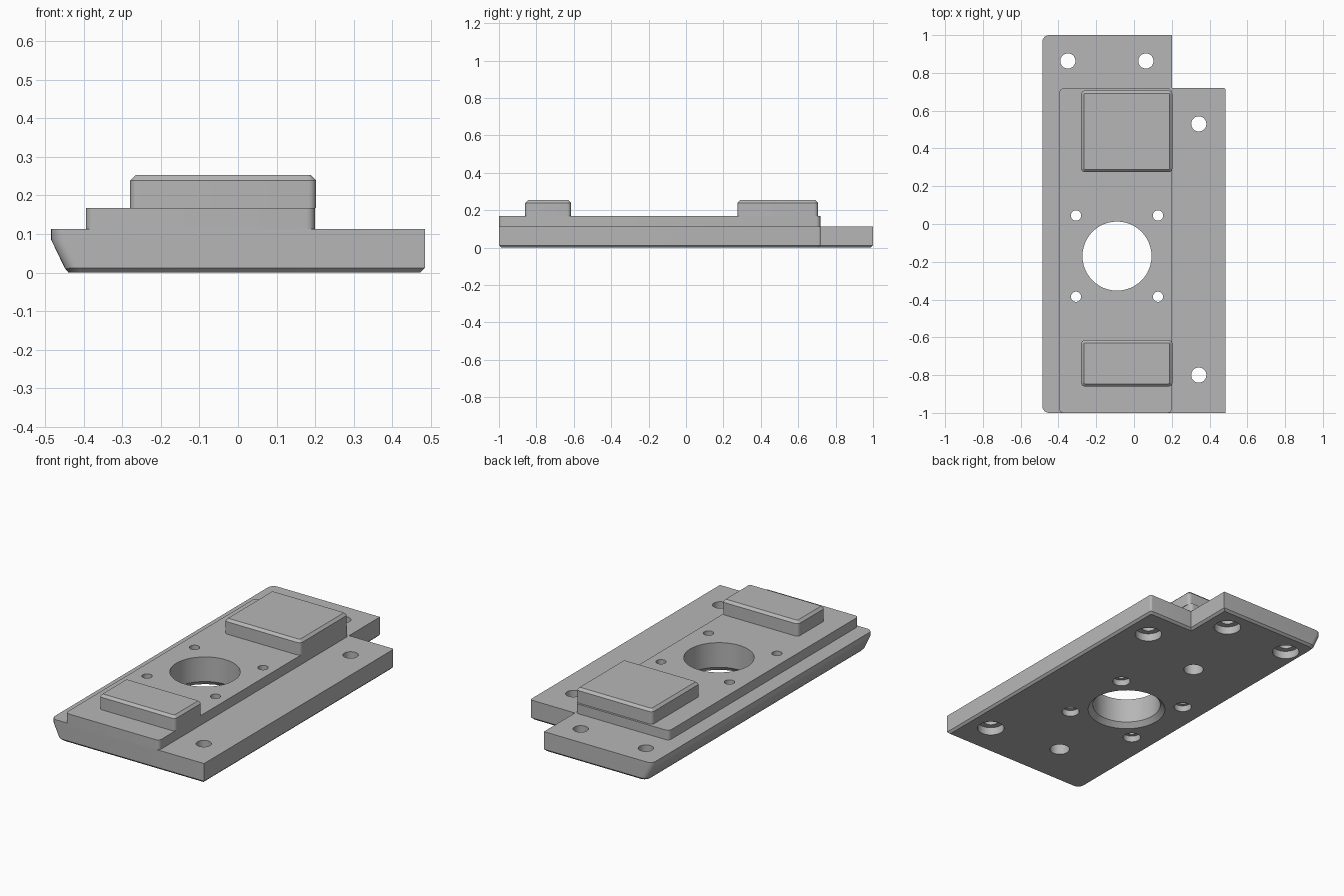
import bpy, bmesh
from math import pi, sin, cos, radians
from mathutils import Vector

cube = bpy.data.objects.get("Cube")
if cube:
    bpy.data.objects.remove(cube, do_unlink=True)

grey = bpy.data.materials.new("plain grey")
grey.use_nodes = True
GREY = (0.47, 0.47, 0.47, 1)
grey.diffuse_color = GREY
grey.node_tree.nodes["Principled BSDF"].inputs["Base Color"].default_value = GREY


def rounded(corners, steps=6):
    """Outline of a right-angled polygon; each corner is (x, y, radius)."""
    out = []
    for i, (x, y, r) in enumerate(corners):
        p = Vector((x, y))
        if r == 0:
            out.append(p)
            continue
        u = (Vector(corners[i - 1][:2]) - p).normalized()
        v = (Vector(corners[(i + 1) % len(corners)][:2]) - p).normalized()
        for k in range(steps + 1):
            t = k / steps * pi / 2
            out.append(p + r * (u + v) - r * (v * cos(t) + u * sin(t)))
    return out


def rectangle(x0, x1, y0, y1, r):
    return rounded([(x0, y0, r), (x1, y0, r), (x1, y1, r), (x0, y1, r)])


def circle(x, y, r, n=48):
    return [Vector((x + r * cos(2 * pi * k / n), y + r * sin(2 * pi * k / n))) for k in range(n)]


def loft(bm, levels):
    """Closed solid through (height, outline) levels, from bottom to top."""
    rings = [[bm.verts.new((p.x, p.y, z)) for p in pts] for z, pts in levels]
    for a, b in zip(rings, rings[1:]):
        for i in range(len(a)):
            j = (i + 1) % len(a)
            bm.faces.new((a[i], a[j], b[j], b[i]))
    bm.faces.new(rings[0][::-1])
    bm.faces.new(rings[-1])


def finish(bm, name):
    bmesh.ops.recalc_face_normals(bm, faces=bm.faces)
    mesh = bpy.data.meshes.new(name)
    bm.to_mesh(mesh)
    bm.free()
    mesh.materials.append(grey)
    obj = bpy.data.objects.new(name, mesh)
    bpy.context.collection.objects.link(obj)
    return obj


def solid(name, levels):
    bm = bmesh.new()
    loft(bm, levels)
    return finish(bm, name)


# Heights of the stacked layers
PLATE, STEP, PAD = 0.113, 0.168, 0.253


# Base plate: notched outline, sloping left-hand edge, chamfered underside
def plate_outline(left, d=0):
    return rounded([(left, -1 + d, 0.035), (0.485 - d, -1 + d, 0), (0.485 - d, 0.72 - d, 0.012),
                    (0.2 - d, 0.72 - d, 0), (0.2 - d, 1 - d, 0), (left, 1 - d, 0.035)])


base_plate = solid("base_plate", [(0, plate_outline(-0.44, 0.012)), (0.012, plate_outline(-0.45)),
                                  (0.085, plate_outline(-0.485)), (PLATE, plate_outline(-0.485))])

# Raised step on the plate
step_outline = rectangle(-0.395, 0.2, -1, 0.718, 0.022)
raised_step = solid("raised_step", [(PLATE, step_outline), (STEP, step_outline)])


# Two pads with chamfered tops
def pad(name, y0, y1):
    x0, x1, c = -0.28, 0.203, 0.014
    low = rectangle(x0, x1, y0, y1, 0.02)
    top = rectangle(x0 + c, x1 - c, y0 + c, y1 - c, 0.008)
    return solid(name, [(STEP, low), (PAD - c, low), (PAD, top)])


parts = [base_plate, raised_step, pad("rear_pad", 0.275, 0.706), pad("front_pad", -0.86, -0.615)]

# Hole cutters: each profile is a list of (height, radius)
CX, CY = -0.09, -0.17
bore = [(-0.03, 0.237), (0.027, 0.183), (0.4, 0.183)]
screw = [(-0.03, 0.047), (0.035, 0.047), (0.035, 0.027), (0.4, 0.027)]
mount = [(-0.03, 0.072), (0.045, 0.072), (0.045, 0.04), (0.4, 0.04)]
blind = [(-0.03, 0.053), (0.14, 0.053)]
holes = [(CX, CY, bore)]
holes += [(CX + sx * 0.217, CY + sy * 0.215, screw) for sx in (-1, 1) for sy in (-1, 1)]
holes += [(x, y, mount) for x, y in ((-0.35, 0.863), (0.063, 0.863), (0.343, 0.53), (0.343, -0.8))]
holes += [(CX, CY + s * 0.565, blind) for s in (-1, 1)]

bm = bmesh.new()
for x, y, profile in holes:
    loft(bm, [(z, circle(x, y, r)) for z, r in profile])
cutter = finish(bm, "hole_cutter")
cutter.hide_render = True

for obj in (base_plate, raised_step):
    mod = obj.modifiers.new("holes", 'BOOLEAN')
    mod.operation = 'DIFFERENCE'
    mod.solver = 'EXACT'
    mod.object = cutter
    bpy.context.view_layer.objects.active = obj
    bpy.ops.object.modifier_apply(modifier=mod.name)
bpy.data.objects.remove(cutter, do_unlink=True)

# Smooth the round walls and keep the edges sharp
for obj in bpy.context.view_layer.objects:
    obj.select_set(obj in parts)
bpy.context.view_layer.objects.active = base_plate
bpy.ops.object.shade_smooth_by_angle(angle=radians(25))
